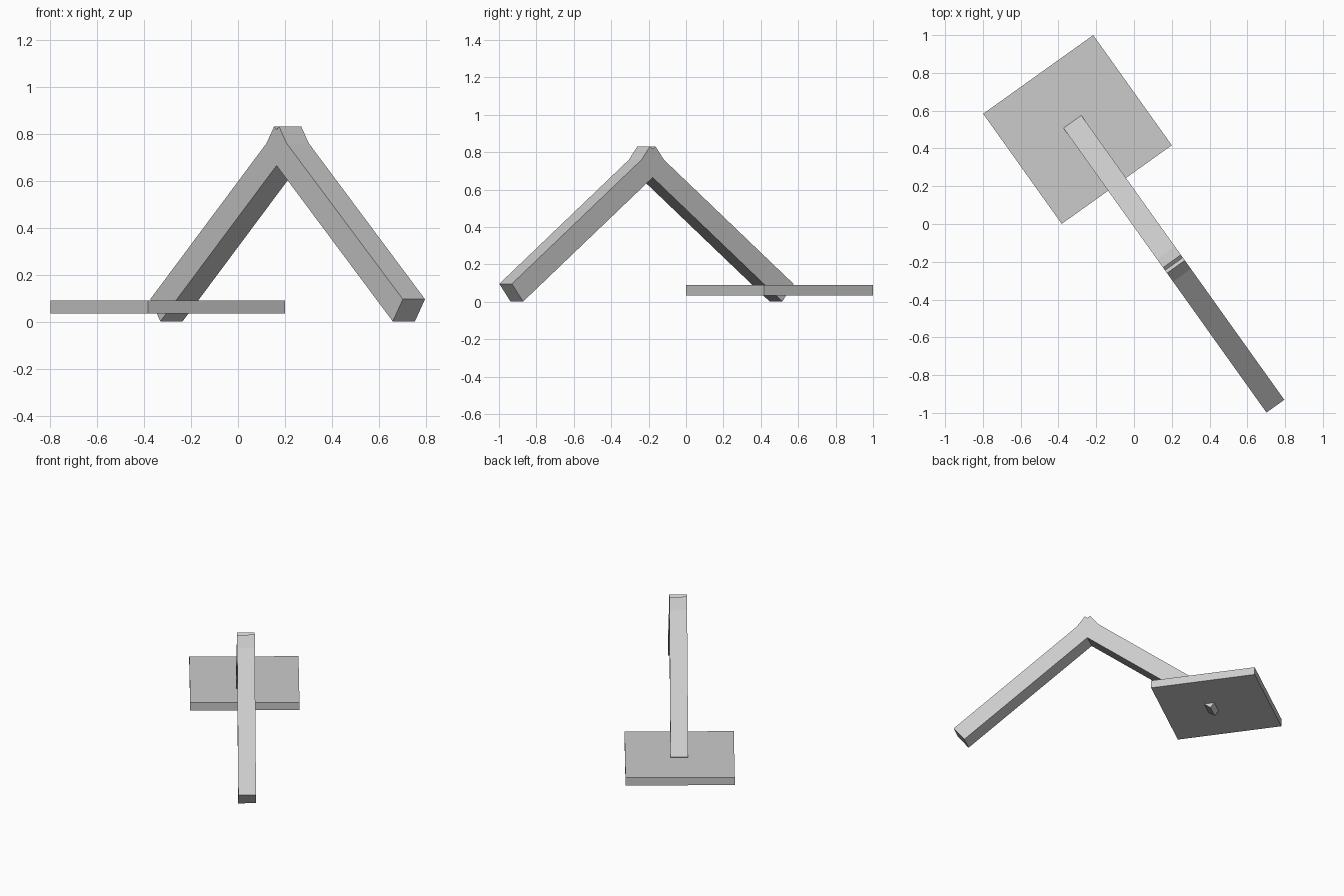
import bpy, bmesh, math
from mathutils import Matrix, Vector

if "Cube" in bpy.data.objects:
    bpy.data.objects.remove(bpy.data.objects["Cube"])

grey = bpy.data.materials.new("plain grey")
grey.diffuse_color = (0.6, 0.6, 0.6, 1)
grey.use_nodes = True
grey.node_tree.nodes["Principled BSDF"].inputs["Base Color"].default_value = grey.diffuse_color

# Local frame: X runs along the arm, Y across it, Z up
frame = Matrix.Rotation(math.atan2(-0.814, 0.581), 4, 'Z')
ACROSS = 0.049


def box(name, size, matrix):
    bm = bmesh.new()
    bmesh.ops.create_cube(bm, size=1)
    bm.transform(frame @ matrix @ Matrix.Diagonal((*size, 1)))
    mesh = bpy.data.meshes.new(name)
    bm.to_mesh(mesh)
    bm.free()
    mesh.materials.append(grey)
    obj = bpy.data.objects.new(name, mesh)
    bpy.context.collection.objects.link(obj)


# Square base plate
box("base_plate", (0.716, 0.716, 0.056),
    Matrix.Translation((-0.581, ACROSS - 0.002, 0.063)))

# Two square beams leaning together, their upper ends crossing at the peak
MID, REACH, PEAK = 0.295, 0.925, 0.018
THICK, LOW, HIGH = 0.12, 0.096, 0.831
for name, side in (("lower_arm", -1), ("upper_arm", 1)):
    foot = Vector((MID + side * REACH, ACROSS, LOW))
    top = Vector((MID - side * PEAK, ACROSS, HIGH))
    run = top - foot
    slope = math.atan2(run.z, run.x)
    inward = Vector((-side * run.z, 0, -abs(run.x))).normalized()
    centre = (foot + top) / 2 + inward * THICK / 2
    box(name, (run.length, 0.116, THICK),
        Matrix.Translation(centre) @ Matrix.Rotation(-slope, 4, 'Y'))
